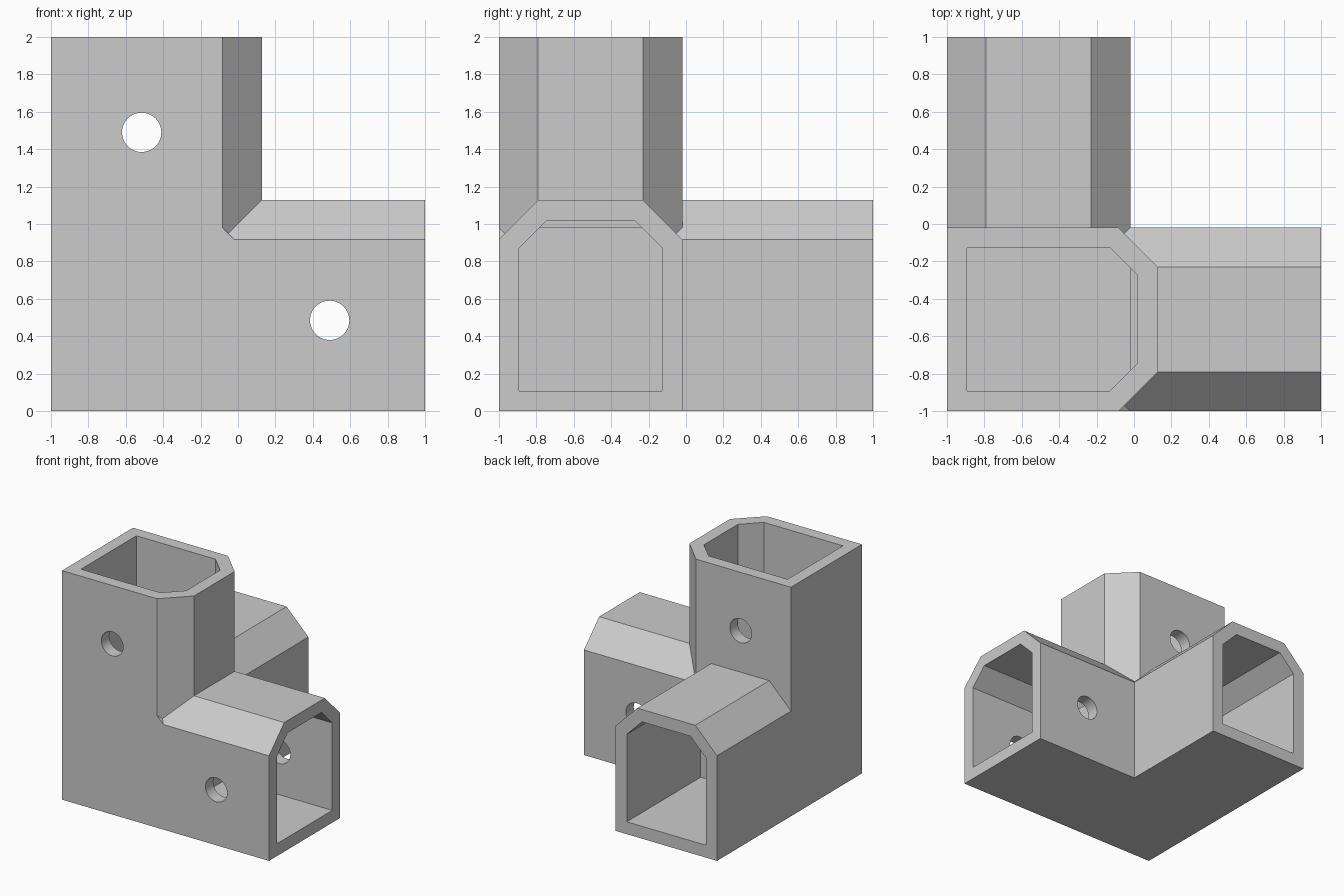
import bpy
import bmesh
from mathutils import Vector, Matrix

default = bpy.data.objects.get("Cube")
if default:
    bpy.data.objects.remove(default, do_unlink=True)

WIDTH, HEIGHT, CHAMFER = 0.98, 1.128, 0.21   # outer tube section
WALL, BORE_CHAMFER = 0.108, 0.148            # bore section
CORE = WIDTH                                 # solid corner cube
HOLE_RADIUS = 0.105

# Place (across, up, along) section coordinates on each tube axis
PLACE = {
    "x": lambda u, v, t: Vector((t - 1, u - 1, v)),
    "y": lambda u, v, t: Vector((u - 1, t - 1, v)),
    "z": lambda u, v, t: Vector((v - 1, u - 1, t)),
}


def section(inset, chamfer):
    """Rectangle with its two upper corners cut off."""
    a, b, top = inset, WIDTH - inset, HEIGHT - inset
    return [(a, a), (b, a), (b, top - chamfer), (b - chamfer, top),
            (a + chamfer, top), (a, top - chamfer)]


def add_object(name, bm):
    bmesh.ops.recalc_face_normals(bm, faces=bm.faces)
    mesh = bpy.data.meshes.new(name)
    bm.to_mesh(mesh)
    bm.free()
    obj = bpy.data.objects.new(name, mesh)
    bpy.context.collection.objects.link(obj)
    return obj


def prism(name, axis, profile, start, end):
    bm = bmesh.new()
    rings = [[bm.verts.new(PLACE[axis](u, v, t)) for u, v in profile]
             for t in (start, end)]
    n = len(profile)
    bm.faces.new(rings[0])
    bm.faces.new(rings[1])
    for i in range(n):
        j = (i + 1) % n
        bm.faces.new((rings[0][i], rings[0][j], rings[1][j], rings[1][i]))
    return add_object(name, bm)


def pin(name, centre, axis):
    bm = bmesh.new()
    bmesh.ops.create_cone(bm, cap_ends=True, segments=40, radius1=HOLE_RADIUS,
                          radius2=HOLE_RADIUS, depth=1.4)
    turn = Vector((0, 0, 1)).rotation_difference(Vector(axis)).to_matrix().to_4x4()
    bm.transform(Matrix.Translation(centre) @ turn)
    return add_object(name, bm)


def combine(target, tool, operation):
    mod = target.modifiers.new("boolean", "BOOLEAN")
    mod.operation = operation
    mod.solver = "EXACT"
    mod.object = tool
    bpy.context.view_layer.objects.active = target
    bpy.ops.object.modifier_apply(modifier=mod.name)
    bpy.data.objects.remove(tool, do_unlink=True)


# Three chamfered tubes meeting at one corner
outer = section(0, CHAMFER)
connector = prism("corner_connector", "x", outer, 0, 2)
for axis in "yz":
    combine(connector, prism("tube_" + axis, axis, outer, 0, 2), "UNION")

# Blind bores that stop at the solid core
inner = section(WALL, BORE_CHAMFER)
for axis in "xyz":
    combine(connector, prism("bore_" + axis, axis, inner, CORE, 2.2), "DIFFERENCE")

# Screw holes through both side walls of each tube
for name, centre, axis in (
        ("hole_side", (0.49, -0.51, 0.485), (0, 1, 0)),
        ("hole_back", (-0.51, 0.49, 0.485), (1, 0, 0)),
        ("hole_top", (-0.515, -0.51, 1.49), (0, 1, 0))):
    combine(connector, pin(name, centre, axis), "DIFFERENCE")

# Single grey plastic
grey = bpy.data.materials.new("light_grey")
grey.use_nodes = True
colour = (0.6, 0.6, 0.6, 1)
grey.diffuse_color = colour
grey.node_tree.nodes["Principled BSDF"].inputs["Base Color"].default_value = colour
connector.data.materials.clear()
connector.data.materials.append(grey)

# Smooth hole walls, crisp edges elsewhere
bpy.ops.object.select_all(action="DESELECT")
connector.select_set(True)
bpy.context.view_layer.objects.active = connector
bpy.ops.object.shade_smooth_by_angle()
